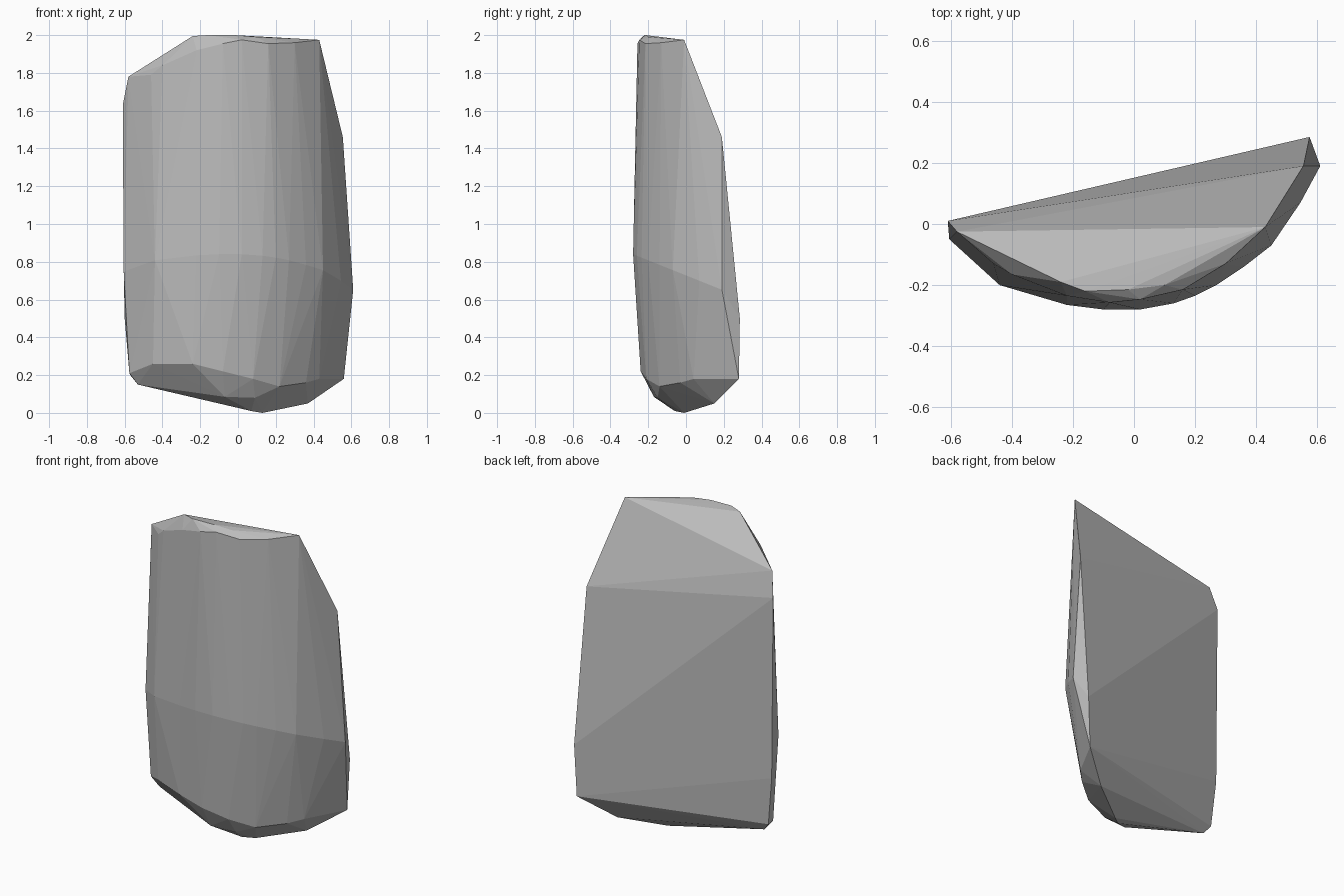
import bpy
import bmesh
from mathutils import Vector

# Remove the default object if it is there
default_object = bpy.data.objects.get("Cube")
if default_object is not None:
    bpy.data.objects.remove(default_object, do_unlink=True)


def make_material(name, grey):
    """Create one flat, matte colour."""
    material = bpy.data.materials.new(name)
    material.use_nodes = True
    colour = (grey, grey, grey, 1)
    material.diffuse_color = colour
    shader = material.node_tree.nodes["Principled BSDF"]
    shader.inputs["Base Color"].default_value = colour
    return material


def build_hull(name, profiles, material):
    """Wrap the tightest faceted skin around all the profile corners."""
    bm = bmesh.new()
    for profile in profiles:
        for corner in profile:
            bm.verts.new(Vector(corner))
    result = bmesh.ops.convex_hull(bm, input=list(bm.verts))
    leftovers = result["geom_interior"] + result["geom_unused"]
    loose = [item for item in leftovers if isinstance(item, bmesh.types.BMVert)]
    bmesh.ops.delete(bm, geom=list(set(loose)), context="VERTS")
    bmesh.ops.recalc_face_normals(bm, faces=list(bm.faces))
    mesh = bpy.data.meshes.new(name)
    bm.to_mesh(mesh)
    bm.free()
    mesh.materials.append(material)
    shard = bpy.data.objects.new(name, mesh)
    bpy.context.collection.objects.link(shard)
    return shard


# Flat, slanted back: its outline from the upper right corner round
back_outline = [
    (.43, -.01, 1.975), (.555, .19, 1.46), (.575, .285, .5), (.56, .28, .18),
    (-.57, 0, .2), (-.6, .01, .5), (-.61, .01, 1.63), (-.58, -.025, 1.78),
]

# Upper rim: crest of the sloping top, then the bevel just below it
top_crest = [
    (-.24, -.19, 1.995), (-.16, -.22, 2), (-.02, -.215, 2), (.1, -.2, 1.99),
]
top_bevel = [
    (-.46, -.13, 1.79), (-.4, -.165, 1.84), (-.22, -.235, 1.92),
    (-.08, -.257, 1.955), (.02, -.247, 1.975), (.16, -.215, 1.955), (.3, -.13, 1.96),
]

# Widest line of the curved front, which dips towards both ends
girth_plan = [
    (-.605, -.05), (-.44, -.2), (-.22, -.265), (-.1, -.28), (.02, -.28),
    (.13, -.26), (.2, -.235), (.27, -.2), (.36, -.14), (.45, -.07),
    (.545, .07), (.61, .19),
]
girth = [(x, y, .84 - .4 * (y + .28)) for x, y in girth_plan]

# Lower front shoulder and the rounded underside
lower_shoulder = [
    (-.575, -.04, .21), (-.45, -.145, .26), (-.24, -.235, .26), (-.08, -.24, .22),
    (.08, -.21, .18), (.22, -.14, .14), (.36, -.03, .16), (.43, .04, .18),
]
underside = [
    (-.53, -.02, .15), (-.07, -.17, .085), (.09, -.15, .08),
    (.07, -.06, .01), (.13, -.01, 0), (.37, .15, .05),
]

stone = make_material("stone grey", .5)
build_hull(
    "stone_shard",
    [back_outline, top_crest, top_bevel, girth, lower_shoulder, underside],
    stone,
)
